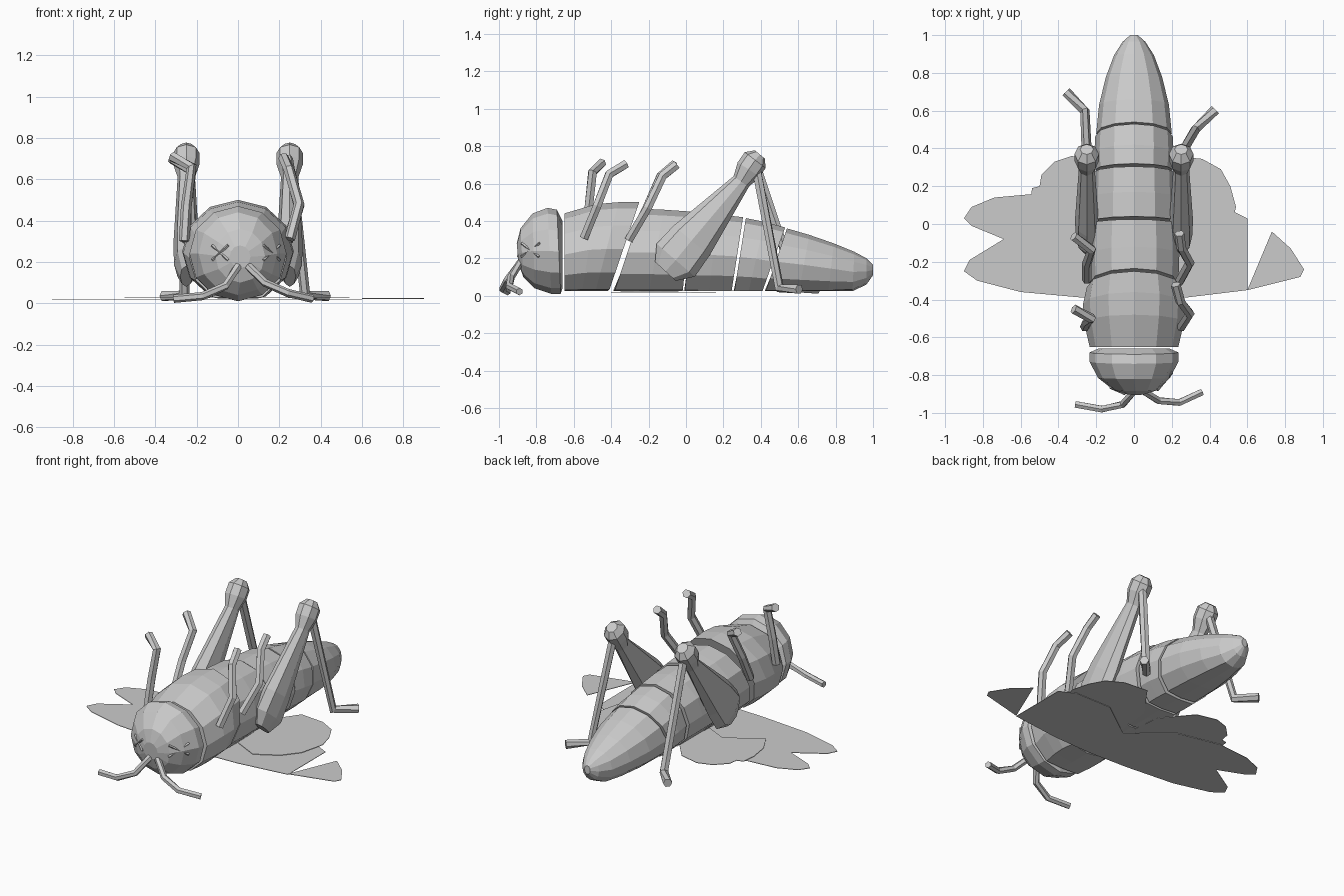
import bpy, bmesh, math
from mathutils import Vector

grey = bpy.data.materials.new("pale grey")
grey.diffuse_color = (0.6, 0.6, 0.6, 1)


def finish(name, bm):
    bmesh.ops.recalc_face_normals(bm, faces=bm.faces)
    me = bpy.data.meshes.new(name)
    bm.to_mesh(me)
    bm.free()
    me.materials.append(grey)
    ob = bpy.data.objects.new(name, me)
    bpy.context.collection.objects.link(ob)
    return ob


def loft(name, rings):
    """Skin closed rings of points and cap both ends."""
    bm = bmesh.new()
    vs = [[bm.verts.new(p) for p in r] for r in rings]
    n = len(vs[0])
    for a, b in zip(vs, vs[1:]):
        for i in range(n):
            j = (i + 1) % n
            bm.faces.new((a[i], a[j], b[j], b[i]))
    bm.faces.new(vs[0])
    bm.faces.new(vs[-1])
    return finish(name, bm)


def body(name, sections, floor=0.024, sides=12):
    """Sections: y at top, y at bottom, half width, bottom z, top z, x offset."""
    rings = []
    for yt, yb, w, zb, zt, x0 in sections:
        ring = []
        for i in range(sides):
            a = 2 * math.pi * i / sides
            s = (math.sin(a) + 1) / 2
            ring.append((x0 + w * math.cos(a), yb + (yt - yb) * s,
                         max(floor, zb + (zt - zb) * s)))
        rings.append(ring)
    return loft(name, rings)


def sweep(name, pts, radii, ref=(1, 0, 0), sides=6):
    """Sweep a polygon along a path; radii are (across ref, other)."""
    pts = [Vector(p) for p in pts]
    rings = []
    for k, p in enumerate(pts):
        a = (p - pts[k - 1]).normalized() if k else Vector()
        b = (pts[k + 1] - p).normalized() if k < len(pts) - 1 else Vector()
        t = (a + b).normalized()
        u = Vector(ref)
        u = (u - t * u.dot(t)).normalized()
        v = t.cross(u)
        ru, rv = radii[k]
        rings.append([p + u * ru * math.cos(2 * math.pi * i / sides)
                      + v * rv * math.sin(2 * math.pi * i / sides) for i in range(sides)])
    return loft(name, rings)


def plate(name, outline, z, thick=0.003):
    bm = bmesh.new()
    f = bm.faces.new([bm.verts.new((x, y, z)) for x, y in outline])
    up = bmesh.ops.extrude_face_region(bm, geom=[f])["geom"]
    bmesh.ops.translate(bm, vec=(0, 0, thick),
                        verts=[v for v in up if isinstance(v, bmesh.types.BMVert)])
    return finish(name, bm)


# Head
head = body("head", [
    (-0.905, -0.895, 0.05, 0.17, 0.28, 0.01),
    (-0.885, -0.87, 0.12, 0.10, 0.36, 0.01),
    (-0.82, -0.81, 0.19, 0.04, 0.44, 0),
    (-0.74, -0.72, 0.235, 0.01, 0.47, 0),
    (-0.69, -0.67, 0.235, 0.01, 0.46, 0),
    (-0.66, -0.66, 0.19, 0.04, 0.40, 0)], floor=0.01)

# Thorax and abdomen plates, with narrow gaps between them
body("thorax_front", [
    (-0.65, -0.65, 0.235, 0.0, 0.44, 0),
    (-0.48, -0.56, 0.265, 0.0, 0.49, 0),
    (-0.36, -0.49, 0.27, 0.0, 0.50, 0),
    (-0.25, -0.42, 0.25, 0.0, 0.50, 0)])
body("thorax_rear", [
    (-0.235, -0.39, 0.235, 0.0, 0.465, 0),
    (-0.12, -0.20, 0.24, 0.0, 0.46, 0),
    (0.025, -0.02, 0.23, 0.0, 0.45, 0)])
body("abdomen_front", [
    (0.04, -0.01, 0.22, 0.0, 0.44, 0),
    (0.17, 0.12, 0.22, 0.0, 0.435, 0),
    (0.305, 0.24, 0.215, 0.0, 0.42, 0)])
body("abdomen_middle", [
    (0.32, 0.255, 0.205, 0.0, 0.415, 0),
    (0.42, 0.33, 0.21, 0.0, 0.395, 0),
    (0.53, 0.40, 0.205, 0.0, 0.365, 0)])
body("abdomen_tip", [
    (0.54, 0.42, 0.20, 0.005, 0.36, 0),
    (0.66, 0.60, 0.185, 0.005, 0.325, 0),
    (0.79, 0.76, 0.15, 0.01, 0.28, 0),
    (0.90, 0.89, 0.105, 0.02, 0.235, 0),
    (0.965, 0.965, 0.06, 0.06, 0.20, 0),
    (1.0, 1.0, 0.02, 0.11, 0.165, 0)])

# Crossed eyes laid on the head surface
for side, cx in (("left", -0.085), ("right", 0.16)):
    for k in (-1, 1):
        ends = []
        for s in (-1, 1):
            hit, loc, nor, _ = head.ray_cast(Vector((cx + s * 0.038, -2, 0.245 + s * k * 0.035)),
                                             Vector((0, 1, 0)))
            ends.append(loc + nor * 0.004)
        sweep(f"{side}_eye_stroke", ends, [(0.007, 0.007)] * 2, ref=(0, 0, 1), sides=4)

# Antennae
for name, path in {
    "left_antenna": [(0, -0.885, 0.18), (-0.06, -0.955, 0.085), (-0.17, -0.98, 0.035), (-0.31, -0.955, 0.022)],
    "right_antenna": [(0.05, -0.885, 0.18), (0.13, -0.935, 0.10), (0.24, -0.945, 0.05), (0.36, -0.89, 0.022)],
}.items():
    sweep(name, path, [(0.02, 0.02)] * 4, ref=(0, 0, 1))

# Small front and middle legs
for name, path in {
    "front_right_leg": [(0.25, -0.545, 0.31), (0.295, -0.475, 0.48), (0.245, -0.41, 0.65), (0.22, -0.32, 0.705)],
    "middle_right_leg": [(0.24, -0.305, 0.30), (0.295, -0.205, 0.47), (0.25, -0.125, 0.64), (0.24, -0.05, 0.70)],
    "front_left_leg": [(-0.26, -0.545, 0.30), (-0.25, -0.52, 0.47), (-0.225, -0.50, 0.66), (-0.32, -0.45, 0.71)],
    "middle_left_leg": [(-0.25, -0.295, 0.30), (-0.25, -0.21, 0.47), (-0.225, -0.135, 0.64), (-0.32, -0.065, 0.70)],
}.items():
    sweep(name, path, [(0.026, 0.026)] * 4)

# Big jumping legs: thigh with knee knob, shin and foot
for side, s, ankle, toe in (("left", -1, (-0.26, 0.595, 0.04), (-0.36, 0.70, 0.035)),
                            ("right", 1, (0.325, 0.50, 0.04), (0.43, 0.605, 0.035))):
    x = 0.25 * s
    sweep(f"{side}_thigh",
          [(x, -0.11, 0.13), (x, -0.055, 0.19), (x, 0.03, 0.295), (x, 0.295, 0.61),
           (x, 0.335, 0.675), (x, 0.37, 0.725), (x, 0.395, 0.755)],
          [(0.03, 0.075), (0.06, 0.135), (0.062, 0.125), (0.042, 0.05),
           (0.065, 0.07), (0.065, 0.07), (0.035, 0.035)], sides=8)
    sweep(f"{side}_shin", [(x, 0.37, 0.71), ankle, toe], [(0.027, 0.027)] * 3)

# Wings spread flat under the body, one with a tear and one snapped
plate("left_forewing", [
    (0, -0.40), (-0.27, -0.39), (-0.60, -0.36), (-0.83, -0.30), (-0.90, -0.25), (-0.87, -0.19),
    (-0.69, -0.08), (-0.86, -0.01), (-0.90, 0.03), (-0.86, 0.09), (-0.74, 0.14), (-0.52, 0.16),
    (-0.25, 0.10), (0, -0.10)], 0.018)
plate("left_hindwing", [
    (-0.02, -0.12), (-0.25, -0.01), (-0.47, -0.14), (-0.53, -0.03), (-0.55, 0.10), (-0.54, 0.19),
    (-0.50, 0.20), (-0.49, 0.26), (-0.42, 0.33), (-0.33, 0.36), (-0.20, 0.33), (-0.05, 0.15)], 0.025)
plate("right_forewing", [
    (0, -0.40), (0.27, -0.39), (0.60, -0.35), (0.60, 0.03), (0.50, 0.08), (0.25, 0.08), (0, -0.10)], 0.018)
plate("right_forewing_fragment", [
    (0.60, -0.35), (0.88, -0.28), (0.90, -0.24), (0.83, -0.13), (0.73, -0.04)], 0.022)
plate("right_hindwing", [
    (0.02, -0.12), (0.28, -0.25), (0.42, -0.17), (0.50, -0.07), (0.54, 0.09), (0.51, 0.20),
    (0.46, 0.29), (0.36, 0.345), (0.20, 0.36), (0.05, 0.15)], 0.025)
